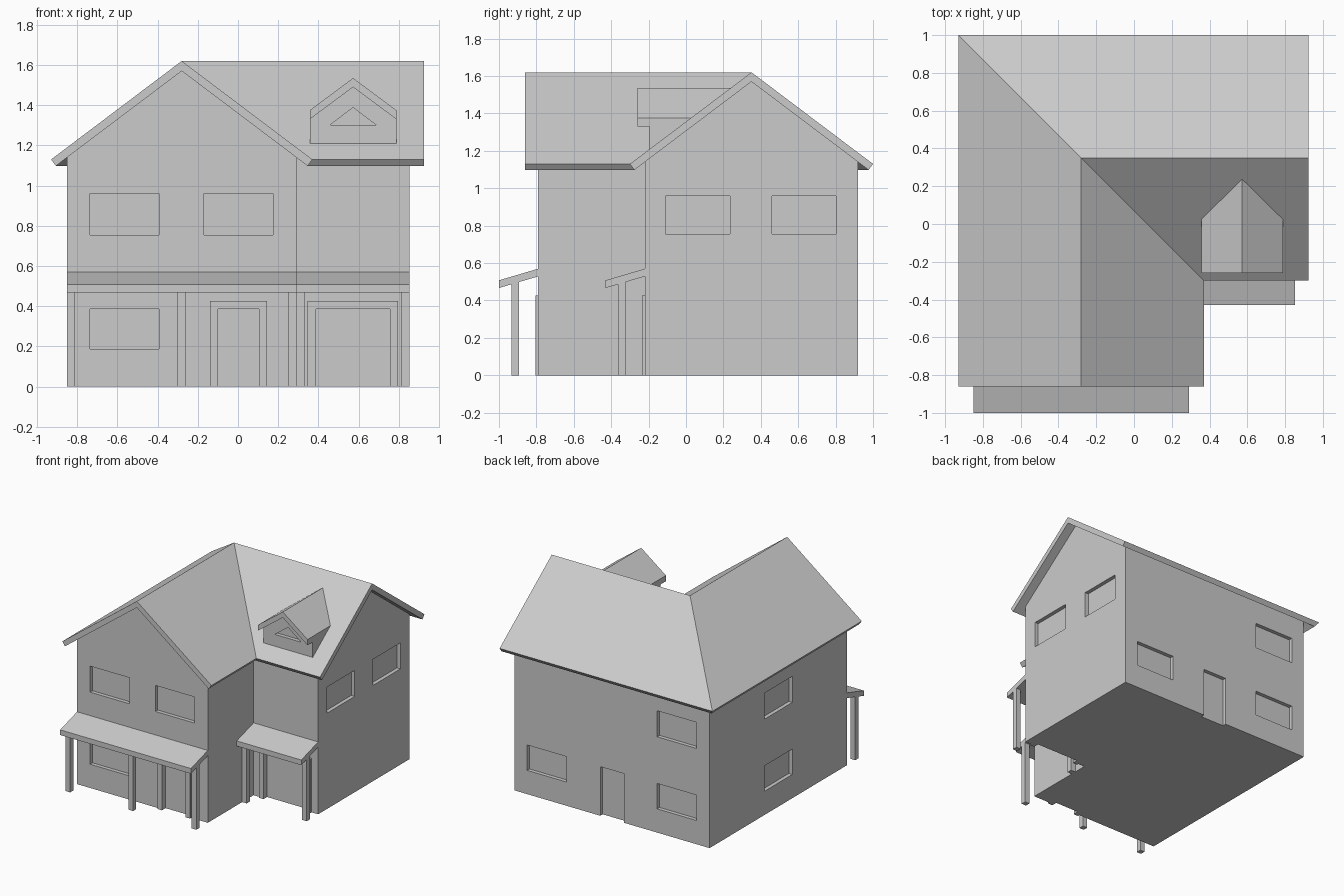
import bpy, bmesh

if "Cube" in bpy.data.objects:
    bpy.data.objects.remove(bpy.data.objects["Cube"])

RX, RY = -0.28, 0.35              # ridge lines of the two wings
UP, LOW = (0.755, 0.96), (0.187, 0.387)   # window heights per storey
DEPTH = 0.03                      # recess of windows and doors


def finish(name, bm):
    bmesh.ops.recalc_face_normals(bm, faces=bm.faces)
    me = bpy.data.meshes.new(name)
    bm.to_mesh(me)
    bm.free()
    ob = bpy.data.objects.new(name, me)
    bpy.context.collection.objects.link(ob)
    return ob


def loft(bm, rings):
    """Skin a list of equal closed rings and cap both ends."""
    rings = [[bm.verts.new(p) for p in r] for r in rings]
    n = len(rings[0])
    for a, b in zip(rings, rings[1:]):
        for i in range(n):
            j = (i + 1) % n
            bm.faces.new((a[i], a[j], b[j], b[i]))
    bm.faces.new(rings[0])
    bm.faces.new(rings[-1])


def box(bm, x, y, z):
    loft(bm, [[(a, y[0], z[0]), (a, y[1], z[0]), (a, y[1], z[1]), (a, y[0], z[1])] for a in x])


def l_sweep(name, profile, front, right):
    """Sweep a (offset, z) profile along the L-shaped ridge, mitred at the corner."""
    bm = bmesh.new()
    loft(bm, [[(RX - d, front, z) for d, z in profile],
              [(RX - d, RY + d, z) for d, z in profile],
              [(right, RY + d, z) for d, z in profile]])
    return finish(name, bm)


def prism_y(name, profile, y0, y1):
    bm = bmesh.new()
    loft(bm, [[(x, y, z) for x, z in profile] for y in (y0, y1)])
    return finish(name, bm)


def carve(ob, cutter):
    mod = ob.modifiers.new("recess", 'BOOLEAN')
    mod.operation, mod.solver, mod.object = 'DIFFERENCE', 'EXACT', cutter
    bpy.context.view_layer.objects.active = ob
    bpy.ops.object.modifier_apply(modifier=mod.name)
    bpy.data.objects.remove(cutter)


# walls with gables
FY, SY, BY, LX, SX, WX = -0.79, -0.22, 0.92, -0.85, 0.29, 0.853
walls = l_sweep("house_walls", [(-0.57, 0), (-0.57, 1.143), (0, 1.573), (0.57, 1.143), (0.57, 0)], FY, WX)

# window and door recesses
cut = bmesh.new()
front, back = (FY - 0.1, FY + DEPTH), (BY - DEPTH, BY + 0.1)
left, right = (LX - 0.1, LX + DEPTH), (WX - DEPTH, WX + 0.1)
DOOR = (-0.1, 0.387)
WEST, MID = (-0.737, -0.393), (-0.168, 0.175)
for x, z in ((WEST, UP), (MID, UP), (WEST, LOW), ((-0.1, 0.105), DOOR)):
    box(cut, x, front, z)
box(cut, (0.387, 0.757), (SY - 0.1, SY + DEPTH), DOOR)
for x, z in ((WEST, UP), (WEST, LOW), ((0.397, 0.74), LOW), ((-0.103, 0.103), DOOR)):
    box(cut, x, back, z)
for z in (UP, LOW):
    box(cut, left, (-0.11, 0.235), z)
for y in ((-0.11, 0.235), (0.46, 0.803)):
    box(cut, right, y, UP)
carve(walls, finish("wall_cutter", cut))

# main roof
l_sweep("main_roof", [(-0.65, 1.13), (0, 1.62), (0.65, 1.13),
                      (0.626, 1.098), (0, 1.57), (-0.626, 1.098)], -0.86, 0.925)

# dormer with triangular window
DL, DC, DR = 0.357, 0.5725, 0.788
dormer = prism_y("dormer_walls", [(DL, 1.2), (DL, 1.33), (DC, 1.49), (DR, 1.33), (DR, 1.2)], -0.195, 0.2)
carve(dormer, prism_y("dormer_cutter", [(0.458, 1.302), (0.687, 1.302), (DC, 1.388)], -0.3, -0.195 + DEPTH))
prism_y("dormer_roof", [(DL, 1.375), (DC, 1.535), (DR, 1.375), (DR, 1.33), (DC, 1.49), (DL, 1.33)], -0.26, 0.24)


# door frames
def door_frame(name, xa, xb, y):
    w, h = 0.04, 0.387
    prism_y(name, [(xa - w, 0), (xa - w, h + w), (xb + w, h + w), (xb + w, 0),
                   (xb, 0), (xb, h), (xa, h), (xa, 0)], y - 0.015, y)


door_frame("front_door_frame", -0.1, 0.105, FY)
door_frame("wide_door_frame", 0.387, 0.757, SY)


# porches: sloped slab on square posts
def porch(name, x0, x1, wall_y, posts):
    bm = bmesh.new()
    prof = [(0, 0.57), (-0.21, 0.508), (-0.21, 0.467), (0, 0.529)]
    loft(bm, [[(x, wall_y + d, z) for d, z in prof] for x in (x0, x1)])
    finish(name + "_roof", bm)
    for i, x in enumerate(posts):
        bm = bmesh.new()
        box(bm, (x, x + 0.04), (wall_y - 0.143, wall_y - 0.103), (0, 0.499))
        finish(f"{name}_post_{i + 1}", bm)


porch("front_porch", LX, SX, FY, (LX, -0.302, SX - 0.04))
porch("side_porch", SX, WX, SY, (SX, WX - 0.04))
